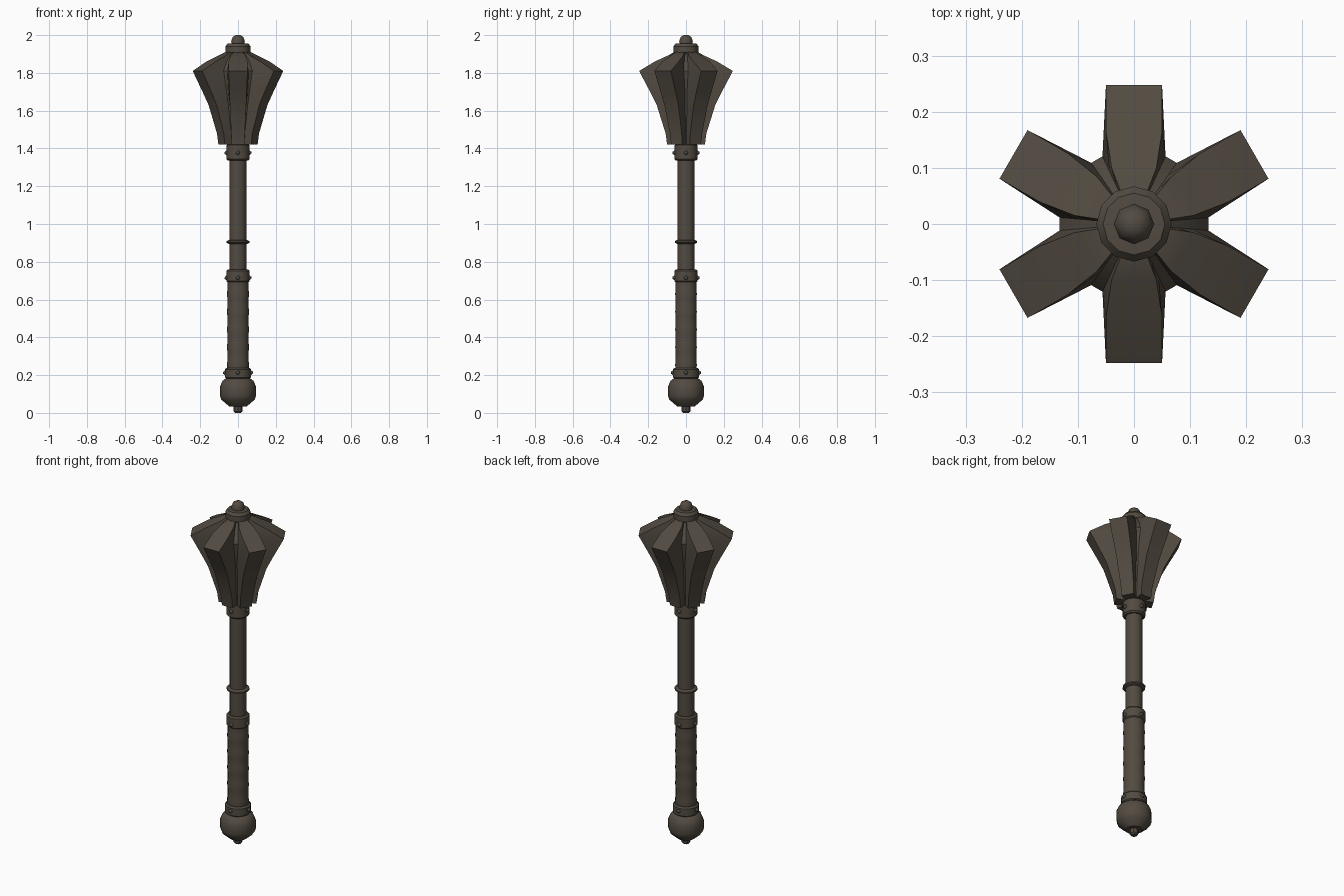
import bpy, bmesh, math
from mathutils import Matrix, Vector

if "Cube" in bpy.data.objects:
    bpy.data.objects.remove(bpy.data.objects["Cube"])

iron = bpy.data.materials.new("dark brown iron")
iron.diffuse_color = (0.085, 0.07, 0.053, 1)
iron.use_nodes = True
iron.node_tree.nodes["Principled BSDF"].inputs["Base Color"].default_value = iron.diffuse_color


def finish(name, bm, angle=35):
    bmesh.ops.recalc_face_normals(bm, faces=bm.faces)
    me = bpy.data.meshes.new(name)
    bm.to_mesh(me)
    bm.free()
    ob = bpy.data.objects.new(name, me)
    bpy.context.collection.objects.link(ob)
    me.materials.append(iron)
    bpy.ops.object.select_all(action='DESELECT')
    ob.select_set(True)
    bpy.context.view_layer.objects.active = ob
    bpy.ops.object.shade_smooth_by_angle(angle=math.radians(angle))
    return ob


def loft(name, rings, angle=35):
    """Skin a stack of equal-length point rings and cap both ends."""
    bm = bmesh.new()
    rows = [[bm.verts.new(p) for p in ring] for ring in rings]
    n = len(rows[0])
    for a, b in zip(rows, rows[1:]):
        for i in range(n):
            j = (i + 1) % n
            bm.faces.new((a[i], a[j], b[j], b[i]))
    bm.faces.new(rows[0][::-1])
    bm.faces.new(rows[-1])
    return finish(name, bm, angle)


def turned(name, profile, sides=12, angle=35):
    """Lathe a (radius, z) profile."""
    return loft(name, [[(r * math.cos(2 * math.pi * i / sides),
                         r * math.sin(2 * math.pi * i / sides), z)
                        for i in range(sides)] for r, z in profile], angle)


def collar(name, r, z0, z1, rivet_z):
    c = 0.008
    turned(name, [(r - c, z0), (r, z0 + c), (r, z1 - c), (r - c, z1)], 16)
    # four rivets round the band
    bm = bmesh.new()
    for k in range(4):
        a = k * math.pi / 2
        m = Matrix.Translation((r * math.cos(a), r * math.sin(a), rivet_z))
        bmesh.ops.create_icosphere(bm, subdivisions=1, radius=0.012, matrix=m)
    finish(name + "_rivets", bm, 60)


# pommel with its bottom peg
turned("pommel_peg", [(0.016, 0.0), (0.023, 0.008), (0.023, 0.04)], 8)
turned("pommel", [(0.045, 0.033), (0.088, 0.07), (0.095, 0.09), (0.095, 0.14),
                  (0.082, 0.17), (0.065, 0.182)], 12, 40)

# grip, shaft and bands
grip = [(0.056 + (0.003 if i % 4 == 1 else 0), 0.23 + i * 0.0235) for i in range(21)]
turned("grip", grip, 14)
turned("shaft", [(0.045, 0.68), (0.045, 1.45)], 14)
collar("lower_collar", 0.069, 0.18, 0.238, 0.213)
collar("middle_collar", 0.061, 0.69, 0.76, 0.715)
collar("upper_collar", 0.061, 1.335, 1.425, 1.377)
turned("shaft_ring", [(0.044, 0.893), (0.061, 0.901), (0.061, 0.909), (0.044, 0.917)], 14)


# flanged head: (z, tip radius, tip half width, valley radius)
levels = [(1.42, 0.10, 0.034, 0.062), (1.48, 0.108, 0.036, 0.068),
          (1.63, 0.155, 0.043, 0.095), (1.70, 0.19, 0.046, 0.112),
          (1.81, 0.248, 0.05, 0.133), (1.86, 0.165, 0.05, 0.105),
          (1.89, 0.10, 0.04, 0.075), (1.91, 0.062, 0.025, 0.057)]
rings = []
for z, tip, w, valley in levels:
    ring = []
    for k in range(6):
        rot = Matrix.Rotation(math.radians(30 + 60 * k), 3, 'Z')
        root = math.radians(25)
        vx, vy = valley * math.cos(root), valley * math.sin(root)
        if z < 1.8:
            vx, vy = valley * math.cos(root + .04), valley * math.sin(root + .04)
        ring += [rot @ Vector(p) for p in
                 ((vx, -vy, z), (tip, -w, z), (tip, w, z), (vx, vy, z))]
    rings.append(ring)
loft("flanged_head", rings, 35)

# finial
turned("finial_ring", [(0.055, 1.895), (0.067, 1.908), (0.067, 1.94), (0.055, 1.955),
                       (0.03, 1.957)], 12)
turned("finial_knob", [(0.034, 1.945), (0.036, 1.968), (0.028, 1.99), (0.012, 2.0)], 8, 50)
